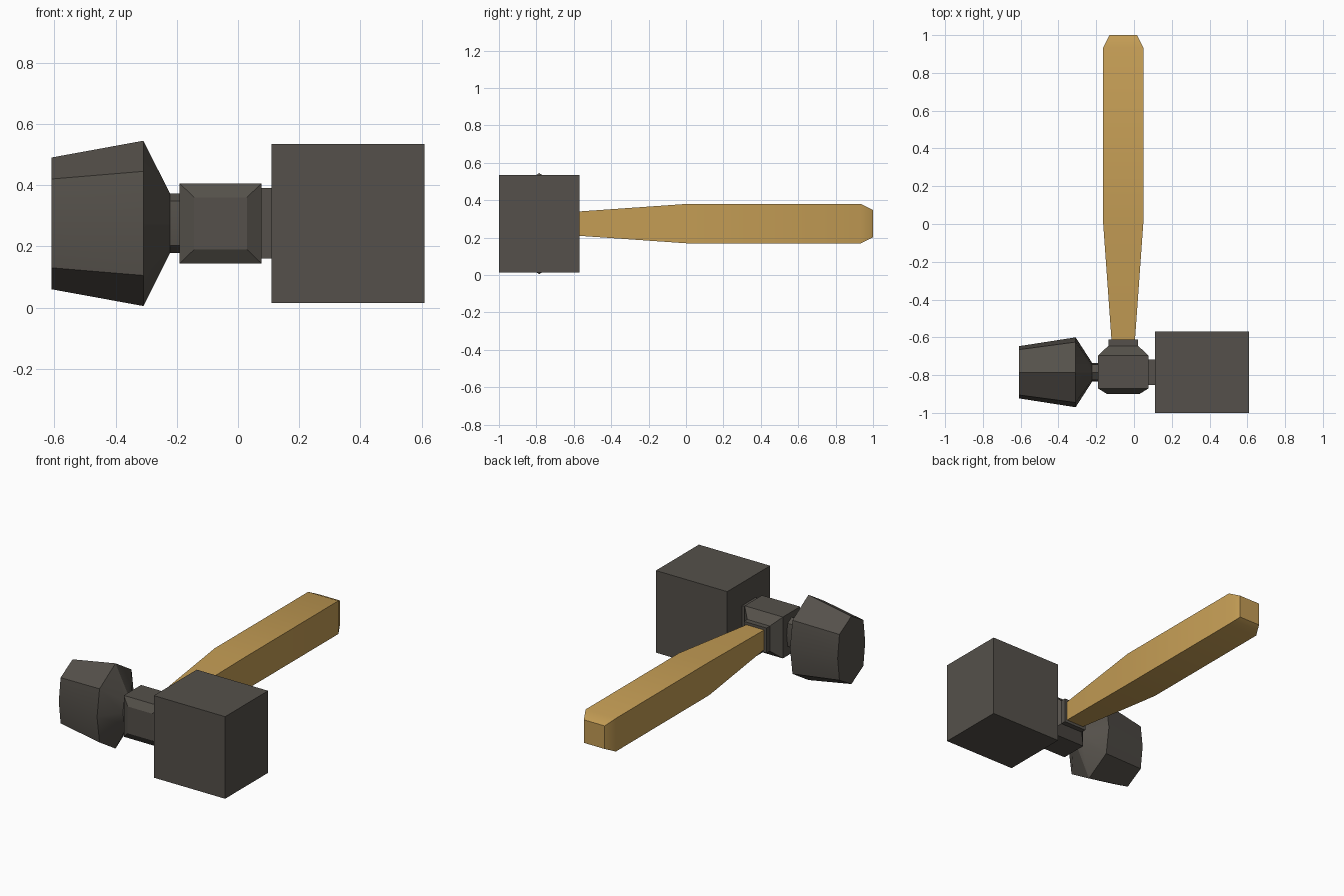
import bpy
import bmesh
from math import radians
from mathutils import Vector

if "Cube" in bpy.data.objects:
    bpy.data.objects.remove(bpy.data.objects["Cube"], do_unlink=True)

MID_X, HEAD_Y, MID_Z = -0.057, -0.785, 0.275  # handle and head axes


def material(name, rgb):
    mat = bpy.data.materials.new(name)
    mat.use_nodes = True
    mat.diffuse_color = (*rgb, 1)
    mat.node_tree.nodes["Principled BSDF"].inputs["Base Color"].default_value = (*rgb, 1)
    return mat


iron = material("dark iron", (0.09, 0.081, 0.069))
wood = material("golden wood", (0.55, 0.335, 0.09))


def loft(name, rings, mat):
    """Skin a list of matching rings of points and cap both ends."""
    bm = bmesh.new()
    loops = [[bm.verts.new(p) for p in ring] for ring in rings]
    for a, b in zip(loops, loops[1:]):
        for i in range(len(a)):
            j = (i + 1) % len(a)
            bm.faces.new((a[i], a[j], b[j], b[i]))
    bm.faces.new(loops[0])
    bm.faces.new(loops[-1])
    bmesh.ops.recalc_face_normals(bm, faces=bm.faces)
    mesh = bpy.data.meshes.new(name)
    bm.to_mesh(mesh)
    bm.free()
    mesh.materials.append(mat)
    obj = bpy.data.objects.new(name, mesh)
    bpy.context.collection.objects.link(obj)
    bpy.ops.object.select_all(action="DESELECT")
    obj.select_set(True)
    bpy.context.view_layer.objects.active = obj
    bpy.ops.object.shade_smooth_by_angle(angle=radians(30))
    return obj


def rect_y(y, half_x, half_z):
    """Rectangle across the handle axis."""
    return [Vector((MID_X + sx * half_x, y, MID_Z + sz * half_z))
            for sx, sz in ((-1, -1), (1, -1), (1, 1), (-1, 1))]


def rect_x(x, half_y, half_z):
    """Rectangle across the head axis."""
    return [Vector((x, HEAD_Y + sy * half_y, MID_Z + sz * half_z))
            for sy, sz in ((-1, -1), (1, -1), (1, 1), (-1, 1))]


def oct_x(x, half_y, half_z, side_y, side_z):
    """Flattened octagon across the head axis, with a point on top."""
    pts = ((0, half_z), (side_y, side_z), (half_y, 0), (side_y, -side_z),
           (0, -half_z), (-side_y, -side_z), (-half_y, 0), (-side_y, side_z))
    return [Vector((x, HEAD_Y + y, MID_Z + z)) for y, z in pts]


# Square striking block and its neck
loft("striking_block", [rect_x(0.11, 0.215, 0.26), rect_x(0.61, 0.215, 0.26)], iron)
loft("block_neck", [rect_x(0.07, 0.068, 0.115), rect_x(0.115, 0.068, 0.115)], iron)

# Chamfered hub, ending in the collar that takes the handle
loft("hub", [rect_y(-0.9, 0.086, 0.085), rect_y(-0.87, 0.134, 0.131),
             rect_y(-0.697, 0.134, 0.131), rect_y(-0.645, 0.079, 0.079),
             rect_y(-0.612, 0.079, 0.079)], iron)

# Faceted flared peen with a narrow neck
loft("flared_peen", [oct_x(-0.18, 0.05, 0.097, 0.04, 0.073),
                     oct_x(-0.222, 0.05, 0.097, 0.04, 0.073),
                     oct_x(-0.309, 0.185, 0.27, 0.16, 0.17),
                     oct_x(-0.61, 0.138, 0.215, 0.12, 0.145)], iron)

# Wooden handle
loft("handle", [rect_y(-0.63, 0.061, 0.061), rect_y(0, 0.106, 0.105),
                rect_y(0.935, 0.106, 0.105), rect_y(1, 0.073, 0.073)], wood)
